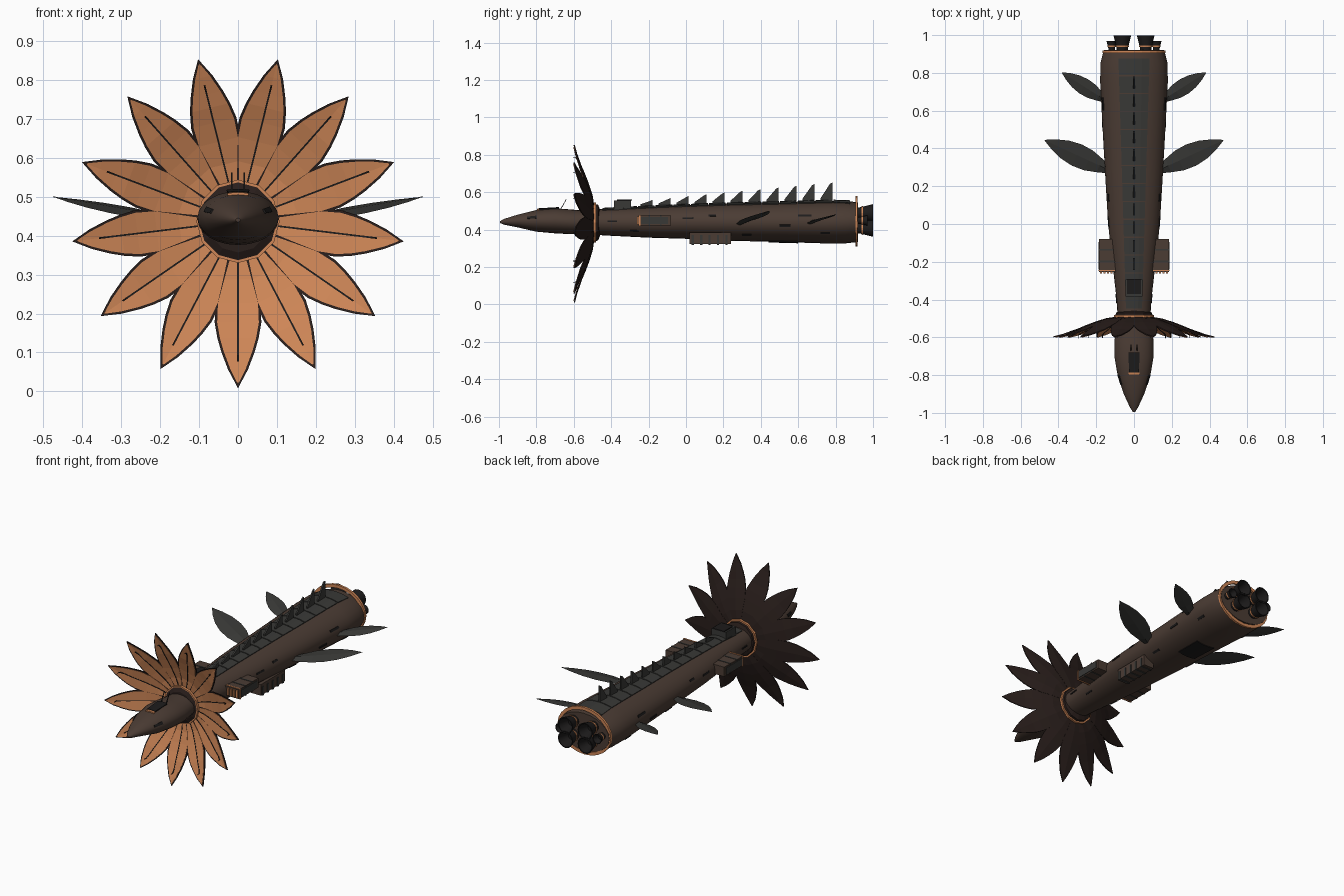
import bpy, bmesh, math
from math import sin, cos, pi, sqrt

if "Cube" in bpy.data.objects:
    bpy.data.objects.remove(bpy.data.objects["Cube"])


def material(name, r, g, b):
    m = bpy.data.materials.new(name)
    m.diffuse_color = (r, g, b, 1)
    m.use_nodes = True
    m.node_tree.nodes["Principled BSDF"].inputs["Base Color"].default_value = m.diffuse_color
    return m


BROWN = material("hull_brown", .07, .045, .034)
ORANGE = material("petal_orange", .62, .24, .095)
GREY = material("panel_grey", .04, .04, .037)
DARK = material("dark_brown", .022, .013, .011)
BLACK = material("black", .012, .011, .011)
ZC = .437


def mesh(name, verts, faces, mat, smooth=False):
    me = bpy.data.meshes.new(name)
    me.from_pydata(verts, [], faces)
    bm = bmesh.new()
    bm.from_mesh(me)
    bmesh.ops.remove_doubles(bm, verts=bm.verts, dist=1e-6)
    bmesh.ops.recalc_face_normals(bm, faces=bm.faces)
    bm.to_mesh(me)
    bm.free()
    me.materials.append(mat)
    ob = bpy.data.objects.new(name, me)
    bpy.context.collection.objects.link(ob)
    if smooth:
        bpy.ops.object.select_all(action='DESELECT')
        ob.select_set(True)
        bpy.context.view_layer.objects.active = ob
        bpy.ops.object.shade_smooth_by_angle(angle=math.radians(35))
    return ob


def loft(name, rings, mat, smooth=False, closed=False):
    """Skin between rings of equal size; caps the ends, or joins them if closed."""
    n, k = len(rings[0]), len(rings)
    verts = [v for r in rings for v in r]
    faces = []
    for i in range(k if closed else k - 1):
        a, b = i * n, (i + 1) % k * n
        faces += [(a + j, a + (j + 1) % n, b + (j + 1) % n, b + j) for j in range(n)]
    if not closed:
        faces += [tuple(range(n)), tuple(range((k - 1) * n, k * n))]
    return mesh(name, verts, faces, mat, smooth)


def oval(y, rx, rz, x=0, z=ZC, n=24):
    return [(x + rx * sin(2 * pi * i / n), y, z + rz * cos(2 * pi * i / n)) for i in range(n)]


def box(name, x0, x1, y0, y1, z0, z1, mat):
    return loft(name, [[(x0, y, z0), (x1, y, z0), (x1, y, z1), (x0, y, z1)] for y in (y0, y1)], mat)


# Hull stations: y, half width, half height, centre z
HULL = [(-.52, .085, .066, .44), (-.4, .092, .073, .44), (-.2, .115, .083, .44), (0, .137, .09, .441),
        (.25, .152, .1, .44), (.5, .166, .106, .44), (.75, .179, .114, .44), (.85, .178, .114, .44),
        (.92, .16, .106, .44)]
HEAD = [(-.995, .006, .005, .44), (-.97, .022, .016, .442), (-.9, .054, .034, .446), (-.8, .087, .058, .447),
        (-.7, .104, .067, .447), (-.62, .104, .066, .442), (-.55, .094, .062, .44), (-.49, .083, .062, .44)]


def at(table, y):
    for a, b in zip(table, table[1:]):
        if y <= b[0]:
            t = (y - a[0]) / (b[0] - a[0])
            return [p + (q - p) * t for p, q in zip(a, b)][1:]
    return table[-1][1:]


def patch(name, table, y0, y1, a0, a1, mat, lift=.004, a2=None, a3=None, n=5):
    """Raised plate lying on the body; a0..a1 are angles from the top."""
    rings = []
    for y, lo, hi in ((y0, a0, a1), (y1, a0 if a2 is None else a2, a1 if a3 is None else a3)):
        rx, rz, zc = at(table, y)
        angles = [lo + (hi - lo) * i / (n - 1) for i in range(n)]
        ring = [((rx + lift) * sin(a), y, zc + (rz + lift) * cos(a)) for a in angles]
        ring += [((rx - .01) * sin(a), y, zc + (rz - .01) * cos(a)) for a in reversed(angles)]
        rings.append(ring)
    return loft(name, rings, mat)


loft("hull", [oval(y, a, b, 0, z) for y, a, b, z in HULL], BROWN, True)
loft("head", [oval(y, a, b, 0, z) for y, a, b, z in HEAD], BROWN, True)

# Collar behind the petals, twelve sided
loft("collar", [oval(y, r, r, n=12) for y, r in ((-.525, .08), (-.515, .1), (-.47, .096), (-.46, .07))], DARK)
loft("collar_ring", [oval(y, r, r, n=12) for y, r in
                     ((-.515, .098), (-.515, .107), (-.482, .107), (-.482, .098))], ORANGE, closed=True)

# Flower of thirteen petals: radius, half width, y
PETAL = [(.085, .024, -.495), (.15, .042, -.505), (.21, .058, -.524), (.26, .06, -.543),
         (.3, .053, -.56), (.335, .043, -.572), (.38, .026, -.588), (.428, .0005, -.6)]


def petal_part(name, ang, half, mat, front, thick, r_max=1):
    ca, sa = cos(ang), sin(ang)
    rings = []
    for (r, w, y) in PETAL:
        w, r = half(r, w), min(r, r_max)
        cup = .08 * w
        pts = [(-w, y - front - cup), (0, y - front), (w, y - front - cup),
               (w, y - front - cup + thick), (0, y - front + thick), (-w, y - front - cup + thick)]
        rings.append([(r * sa + u * ca, yy, ZC - r * ca + u * sa) for u, yy in pts])
    return loft(name, rings, mat)


for k in range(13):
    ang = 2 * pi * k / 13
    lay = .0012 * (k % 2)
    petal_part("petal_back", ang, lambda r, w: w, DARK, lay, .006)
    petal_part("petal_face", ang, lambda r, w: max(w - .0065, .0004), ORANGE, lay + .0018, .003, .418)
    petal_part("petal_rib", ang, lambda r, w: .0022, BLACK, lay + .0035, .004, .36)

# Spine plates and dorsal fins
N = 14
for i in range(N):
    ends = []
    for j in (0, 1):
        y = -.45 + (i + j) * 1.33 / N
        w = .04 + .04 * (y + .45) / 1.33
        ends.append((y, math.asin(w / at(HULL, y)[0])))
    (y0, a), (y1, b) = ends
    patch("spine_plate", HULL, y0 + .003, y1 - .003, -a, a, GREY, .006, -b, b)
for i in range(11):
    y = -.18 + i * .0962
    rx, rz, zc = at(HULL, y)
    z, h = zc + rz, .035 + .0062 * i
    prof = [(y - .064, z - .01), (y, z - .01), (y, z + h), (y - .012, z + h - .006), (y - .064, z + .012)]
    loft("dorsal_fin", [[(x, p, q) for p, q in prof] for x in (-.004, .004)], GREY)

# Neck box
box("neck_box", -.045, .045, -.385, -.295, .5, .555, GREY)
box("neck_box_lid", -.036, .036, -.37, -.29, .555, .561, BLACK)
box("neck_box_sill", -.025, .025, -.392, -.385, .508, .516, ORANGE)

# Cockpit and antennas on the head
patch("cockpit", HEAD, -.785, -.68, -.27, .27, BLACK, .008)
patch("cockpit_sill", HEAD, -.797, -.785, -.3, .3, ORANGE, .006)
for s in (-1, 1):
    loft("antenna", [[(s * .016 + dx, y + dy, z) for dx, dy in ((-.002, -.002), (.002, -.002), (.002, .002), (-.002, .002))]
                     for y, z in ((-.675, .5), (-.64, .562))], BLACK)


def leaf(name, s, root, tip, width):
    (x0, y0), (x1, y1) = root, tip
    L = math.hypot(x1 - x0, y1 - y0)
    nx, ny = -(y1 - y0) / L, (x1 - x0) / L
    rings = []
    for t, f in ((0, .3), (.15, .62), (.32, .92), (.5, 1), (.68, .84), (.85, .48), (1, .01)):
        x, y, w = x0 + (x1 - x0) * t, y0 + (y1 - y0) * t, width * f
        z, th = ZC + .2 * (x - .16), .009 * (1 - t) + .001
        rings.append([(s * (x + nx * a), y + ny * a, z + b + a * .12)
                      for a, b in ((-w, 0), (0, th), (w, 0), (0, -th))])
    return loft(name, rings, GREY)


for s in (-1, 1):
    # Leaf wings
    leaf("large_leaf_wing", s, (.13, .285), (.475, .445), .062)
    leaf("small_leaf_wing", s, (.15, .655), (.383, .803), .044)

    def side_box(name, x0, x1, *rest):
        return box(name, min(s * x0, s * x1), max(s * x0, s * x1), *rest)

    # Side intake boxes
    side_box("side_box", .085, .185, -.255, -.08, .422, .476, BROWN)
    side_box("side_box_panel", .18, .189, -.24, -.095, .43, .468, GREY)
    side_box("side_box_sill", .1, .188, -.25, -.243, .419, .479, ORANGE)
    for i in range(4):
        side_box("intake_bar", .115 + i * .018, .125 + i * .018, -.262, -.25, .428, .47, ORANGE)
    for y in (-.2, -.14):
        side_box("side_box_strap", .1, .187, y, y + .008, .42, .478, GREY)
    # Eye slots and hull vents
    a = s * 1.22
    patch("eye_slot", HEAD, -.85, -.8, a - .12, a + .12, BLACK, .004)
    for y, c, l in ((-.42, 1.5, .05), (-.02, 1.35, .06), (.12, 1.2, .04), (.5, 1.75, .06),
                    (.6, 1.25, .07), (.72, 2.1, .05), (.3, 2.3, .05), (-.3, 2.2, .05)):
        patch("hull_vent", HULL, y, y + l, s * c - .05, s * c + .05, BLACK, .003)

# Belly pod on the right and belly hatch
box("belly_pod", .065, .13, .02, .24, .322, .385, BROWN)
for i in range(5):
    y = .03 + i * .045
    box("pod_rib", .062, .134, y, y + .012, .319, .37, GREY)
patch("belly_hatch", HULL, .44, .6, pi - .35, pi + .35, BLACK, .004)

# Tail ring and engine nozzles
loft("tail_ring", [oval(y, .162 + d, .128 + d, 0, .445) for y, d in
                   ((.905, -.012), (.905, .006), (.918, .006), (.918, -.012))], ORANGE, closed=True)


def nozzle(name, x, z, r, end):
    loft(name, [oval(y, r * f, r * f, x, z, 16) for y, f in
                ((.9, .6), (.935, .66), (end, 1), (end, .88), (.94, .5))], BLACK, True)
    loft(name + "_band", [oval(y, r * f, r * f, x, z, 16) for y, f in
                          ((.938, .62), (.938, .76), (.946, .78), (.946, .62))], ORANGE, closed=True)


for s in (-1, 1):
    for t in (-1, 1):
        nozzle("main_nozzle", s * .062, .449 + t * .04, .047, .999)
    nozzle("outer_nozzle", s * .118, .449, .028, .97)
